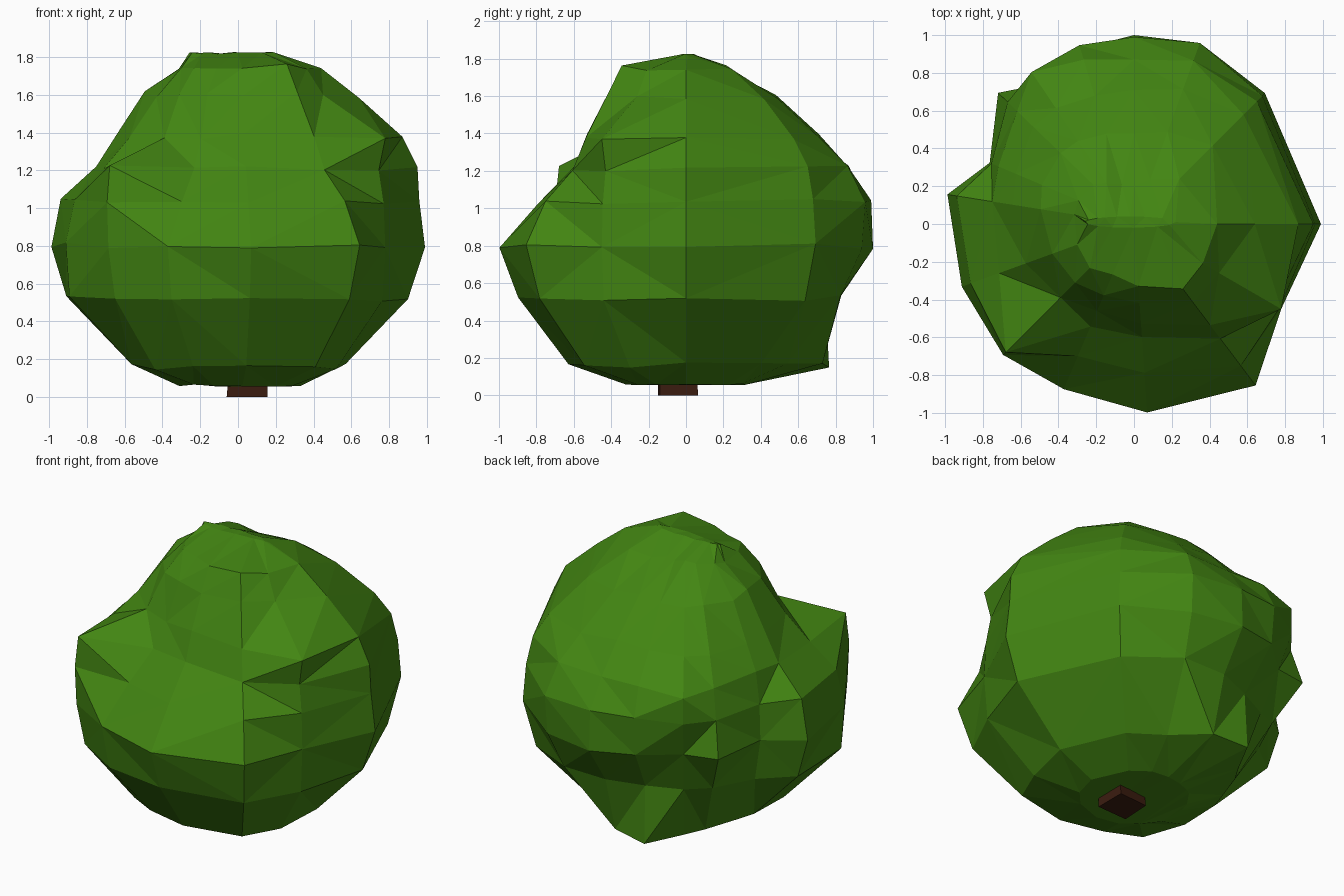
import bpy, bmesh, random
from math import cos, sin, radians

if "Cube" in bpy.data.objects:
    bpy.data.objects.remove(bpy.data.objects["Cube"])

random.seed(4)


def material(name, rgb):
    m = bpy.data.materials.new(name)
    m.diffuse_color = (*rgb, 1)
    m.use_nodes = True
    m.node_tree.nodes["Principled BSDF"].inputs["Base Color"].default_value = m.diffuse_color
    return m


def finish(bm, name, mat):
    bmesh.ops.recalc_face_normals(bm, faces=bm.faces)
    mesh = bpy.data.meshes.new(name)
    bm.to_mesh(mesh)
    bm.free()
    mesh.materials.append(mat)
    ob = bpy.data.objects.new(name, mesh)
    bpy.context.collection.objects.link(ob)


# Foliage: faceted loft of lumpy rings, radius per direction at each height
angles = [0, 45, 70, 90, 107, 124, 136, 157, 171, 200, 225, 247, 274, 307, 330]
rings = [
    (0.16, [.57, .57, .58, .73, .80, .64, .60, .55, .56, .60, .62, .61, .63, .68, .60]),
    (0.52, [.90, .90, .88, .83, .78, .78, .82, .77, .92, .95, .92, .90, .90, .98, .88]),
    (0.80, [.99, .98, 1.0, 1.0, .97, .89, 1.0, .83, 1.0, .97, .97, .95, 1.0, 1.07, .90]),
    (1.04, [.96, .96, 1.02, .99, .99, .97, .93, .82, .95, .92, .98, .76, .79, .94, .89]),
    (1.21, [.95, .92, .92, .87, .91, .97, .86, .78, .76, .76, .96, .59, .60, .76, .86]),
    (1.38, [.87, .82, .76, .71, .71, .74, .74, .68, .65, .61, .55, .50, .53, .67, .90]),
    (1.60, [.64, .59, .52, .48, .50, .53, .54, .53, .50, .46, .44, .41, .42, .52, .52]),
    (1.75, [.44, .34, .25, .20, .22, .26, .30, .32, .32, .32, .33, .29, .33, .43, .42]),
]
bm = bmesh.new()


def ring(z, rx, ry, jitter, cx=0, cy=0):
    return [bm.verts.new((cx + a * cos(radians(t)), cy + b * sin(radians(t)),
                          z + random.uniform(-jitter, jitter)))
            for t, a, b in zip(angles, rx, ry)]


n = len(angles)
loops = [ring(0.065, [.33] * n, [.32] * n, .012)]
loops += [ring(z, r, r, .018) for z, r in rings]
loops.append(ring(1.82, [.24] * n, [.03] * n, .006, -.02, .01))   # top ridge
for low, high in zip(loops, loops[1:]):
    for i in range(n):
        j = (i + 1) % n
        bm.faces.new((low[i], low[j], high[j], high[i]))
bm.faces.new(loops[0][::-1])
bm.faces.new(loops[-1])
bmesh.ops.triangulate(bm, faces=bm.faces, quad_method='SHORT_EDGE')
finish(bm, "foliage", material("leaf_green", (.055, .235, .006)))

# Trunk: short square stub running up into the foliage
bm = bmesh.new()
base = [bm.verts.new((x, y, 0)) for x, y in
        [(-.06, -.15), (.155, -.14), (.155, .065), (-.05, .05)]]
top = [bm.verts.new((v.co.x * .9 + .02, v.co.y * .9 - .015, .3)) for v in base]
for i in range(4):
    j = (i + 1) % 4
    bm.faces.new((base[i], base[j], top[j], top[i]))
bm.faces.new(base[::-1])
bm.faces.new(top)
finish(bm, "trunk", material("bark_brown", (.045, .012, .005)))
